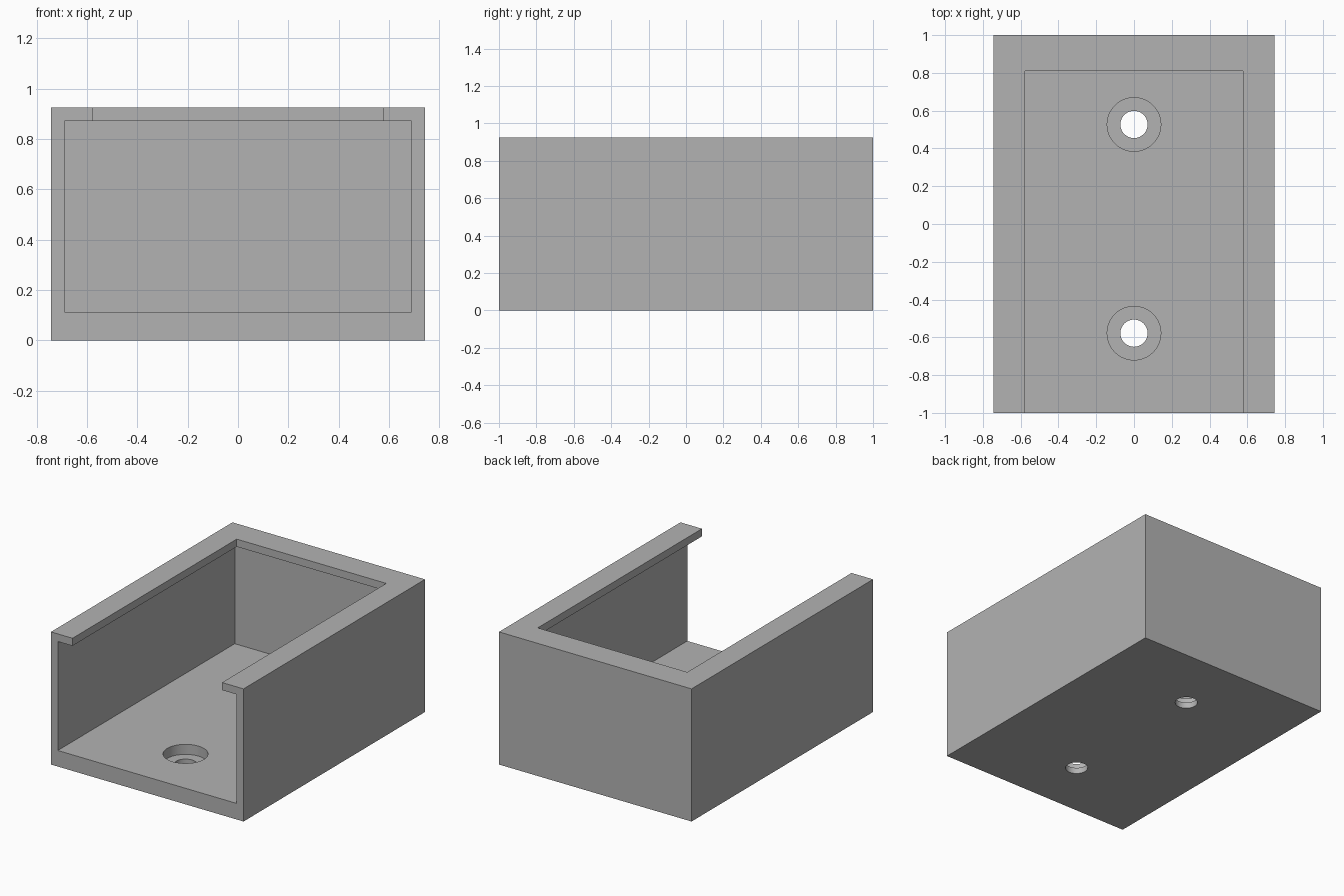
import bpy

if "Cube" in bpy.data.objects:
    bpy.data.objects.remove(bpy.data.objects["Cube"])

# Overall sizes
HALF_X, HALF_Y, HEIGHT = 0.743, 1.0, 0.925
FLOOR_Z, LIP_Z = 0.112, 0.872

grey = bpy.data.materials.new("grey plastic")
grey.diffuse_color = (0.45, 0.45, 0.45, 1)
grey.use_nodes = True
grey.node_tree.nodes["Principled BSDF"].inputs["Base Color"].default_value = grey.diffuse_color


def box(name, x, y, z):
    """Box from (min, max) ranges on each axis."""
    bpy.ops.mesh.primitive_cube_add(size=1, location=[sum(r) / 2 for r in (x, y, z)])
    ob = bpy.context.object
    ob.name = name
    ob.scale = [r[1] - r[0] for r in (x, y, z)]
    bpy.ops.object.transform_apply(location=True, rotation=False, scale=True)
    return ob


def cylinder(name, radius, y, z):
    """Upright cylinder on the centre line."""
    bpy.ops.mesh.primitive_cylinder_add(vertices=64, radius=radius, depth=z[1] - z[0],
                                        location=(0, y, sum(z) / 2))
    ob = bpy.context.object
    ob.name = name
    bpy.ops.object.transform_apply(location=True, rotation=False, scale=True)
    return ob


def cut(target, cutter):
    """Subtract the cutter, then remove it."""
    bpy.ops.object.select_all(action='DESELECT')
    bpy.context.view_layer.objects.active = target
    target.select_set(True)
    mod = target.modifiers.new("cut", 'BOOLEAN')
    mod.operation = 'DIFFERENCE'
    mod.solver = 'EXACT'
    mod.object = cutter
    bpy.ops.object.modifier_apply(modifier=mod.name)
    bpy.data.objects.remove(cutter)


# Outer block
housing = box("housing", (-HALF_X, HALF_X), (-HALF_Y, HALF_Y), (0, HEIGHT))
housing.data.materials.append(grey)

# Inner cavity, open at the front
cut(housing, box("cavity_cutter", (-0.69, 0.69), (-1.2, 0.95), (FLOOR_Z, LIP_Z)))

# Top opening, leaving a lip on three sides
cut(housing, box("opening_cutter", (-0.577, 0.577), (-1.2, 0.81), (0.6, 1.1)))

# Counterbored screw holes in the floor
for y in (0.527, -0.578):
    cut(housing, cylinder("counterbore_cutter", 0.142, y, (0.042, 0.3)))
    cut(housing, cylinder("screw_hole_cutter", 0.072, y, (-0.1, 0.3)))

# Round hole walls shade smoothly, all other edges stay sharp
bpy.context.view_layer.objects.active = housing
housing.select_set(True)
bpy.ops.object.shade_smooth_by_angle()
